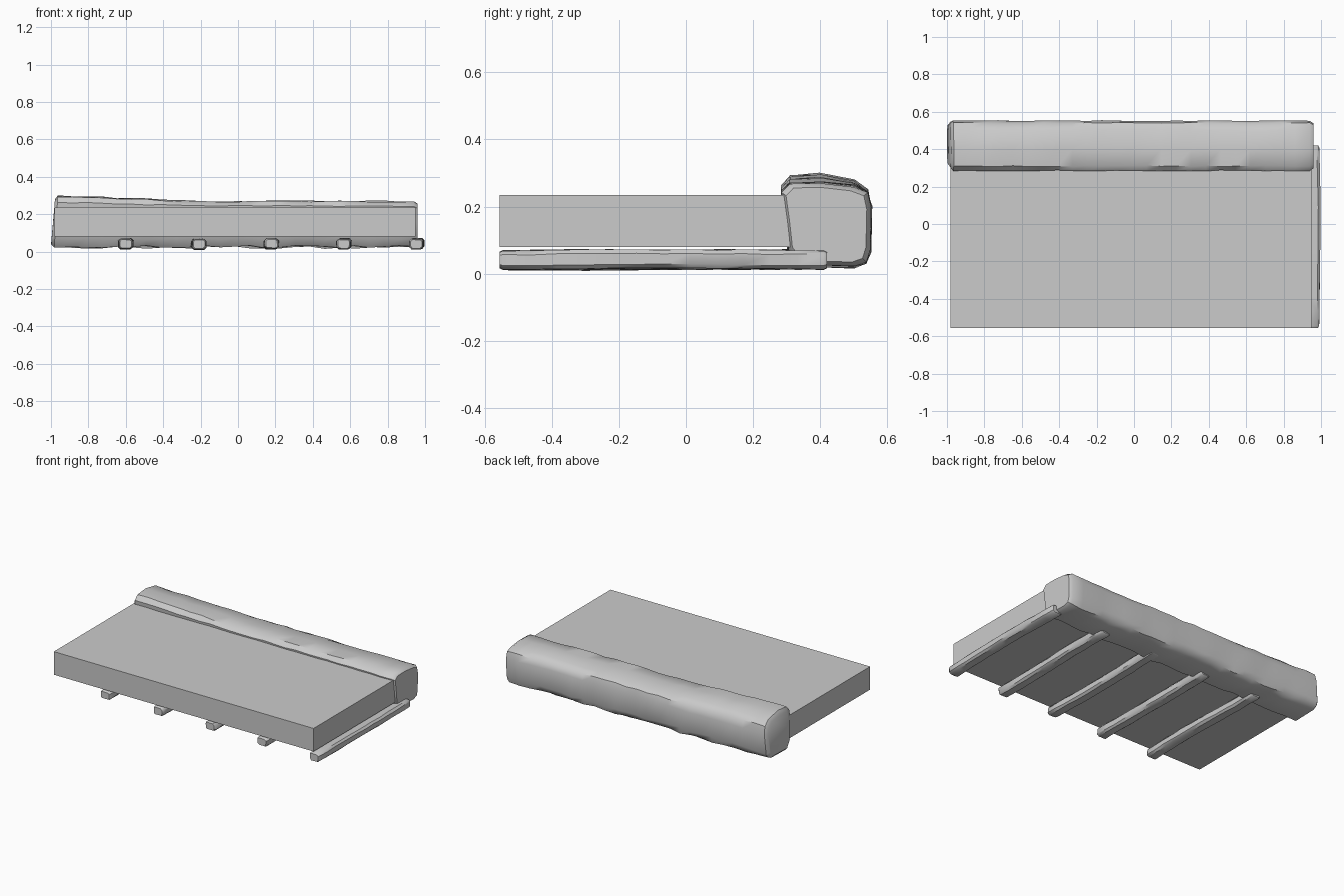
import bpy, bmesh, math, random

random.seed(4)
cube = bpy.data.objects.get("Cube")
if cube:
    bpy.data.objects.remove(cube, do_unlink=True)

grey = bpy.data.materials.new("plain grey")
grey.use_nodes = True
COLOUR = (0.6, 0.6, 0.6, 1)
grey.diffuse_color = COLOUR
grey.node_tree.nodes["Principled BSDF"].inputs["Base Color"].default_value = COLOUR


def finish(name, bm, smooth_angle=None):
    """Turn a bmesh into a named object with the grey material."""
    bmesh.ops.recalc_face_normals(bm, faces=bm.faces)
    mesh = bpy.data.meshes.new(name)
    bm.to_mesh(mesh)
    bm.free()
    mesh.materials.append(grey)
    obj = bpy.data.objects.new(name, mesh)
    bpy.context.collection.objects.link(obj)
    if smooth_angle:
        bpy.ops.object.select_all(action='DESELECT')
        obj.select_set(True)
        bpy.context.view_layer.objects.active = obj
        bpy.ops.object.shade_smooth_by_angle(angle=math.radians(smooth_angle))
    return obj


def loft(name, rings, smooth_angle):
    """Skin a list of closed rings and cap both ends."""
    bm = bmesh.new()
    loops = [[bm.verts.new(p) for p in ring] for ring in rings]
    n = len(loops[0])
    for a, b in zip(loops, loops[1:]):
        for i in range(n):
            j = (i + 1) % n
            bm.faces.new((a[i], a[j], b[j], b[i]))
    bm.faces.new(loops[0])
    bm.faces.new(loops[-1])
    return finish(name, bm, smooth_angle)


def box(name, lo, hi):
    bm = bmesh.new()
    bmesh.ops.create_cube(bm, size=1)
    for v in bm.verts:
        v.co = [(a + b) / 2 + c * (b - a) for a, b, c in zip(lo, hi, v.co)]
    return finish(name, bm)


def wobble(amount):
    return random.uniform(-amount, amount)


# Flat slab
box("slab", (-0.98, -0.555, 0.08), (0.95, 0.36, 0.235))

# Rough rounded beam along the back edge
PROFILE = [(0.285, 0.245), (0.31, 0.268), (0.40, 0.27), (0.50, 0.262),
           (0.54, 0.24), (0.552, 0.20), (0.55, 0.07), (0.535, 0.035),
           (0.50, 0.022), (0.34, 0.026), (0.305, 0.07), (0.295, 0.16)]
CY, CZ = 0.42, 0.145
COUNT = 24
rings = []
for k in range(COUNT + 1):
    t = k / COUNT
    x = -0.965 + 1.905 * t
    rise = 0.028 * max(0, 1 - t / 0.4)
    ring = []
    for y, z in PROFILE:
        low = (0.25 - z) / 0.25
        dz = rise * (1 - low) * (1.2 - abs(y - 0.37) * 5) if z > 0.2 else 0
        lump = 0.004 if z > 0.1 else 0.007
        px = x - 0.02 * low if k == 0 else x
        ring.append((px, y + wobble(0.003), z + max(dz, 0) + wobble(lump)))
    rings.append(ring)


def shrunk(ring, dx, factor):
    return [(x + dx, CY + (y - CY) * factor, CZ + (z - CZ) * factor)
            for x, y, z in ring]


rings.insert(0, shrunk(rings[0], -0.016, 0.86))
rings.append(shrunk(rings[-1], 0.02, 0.9))
loft("back_beam", rings, 40)

# Hand-hewn runners under the slab
HALF, CHAMFER = 0.037, 0.012
CROSS = [(sx * (HALF - cx), sz * (0.028 - cz))
         for sx, sz, corners in ((1, 1, ((0, 1), (1, 0))), (-1, 1, ((1, 0), (0, 1))),
                                 (-1, -1, ((0, 1), (1, 0))), (1, -1, ((1, 0), (0, 1))))
         for cx, cz in ((a * CHAMFER, b * CHAMFER) for a, b in corners)]
for index in range(5):
    centre = -0.6 + 0.389 * index
    sag = 0.006 if index == 1 else 0.0
    phase = index * 1.3
    rings = []
    for k in range(13):
        t = k / 12
        y = -0.545 + 0.955 * t
        bend = 0.004 * math.sin(5 * t + phase)
        dip = sag * math.sin(math.pi * min(1, t * 1.4 + 0.3))
        rings.append([(centre + bend + dx + wobble(0.002), y,
                       0.042 + bend * 0.5 - dip + dz + wobble(0.002))
                      for dx, dz in CROSS])
    for end, shift in ((0, -0.01), (-1, 0.01)):
        mid = 0.042
        cap = [(centre + (x - centre) * 0.82, y + shift, mid + (z - mid) * 0.82)
               for x, y, z in rings[end]]
        rings.insert(0, cap) if end == 0 else rings.append(cap)
    loft("runner_%d" % (index + 1), rings, 40)
